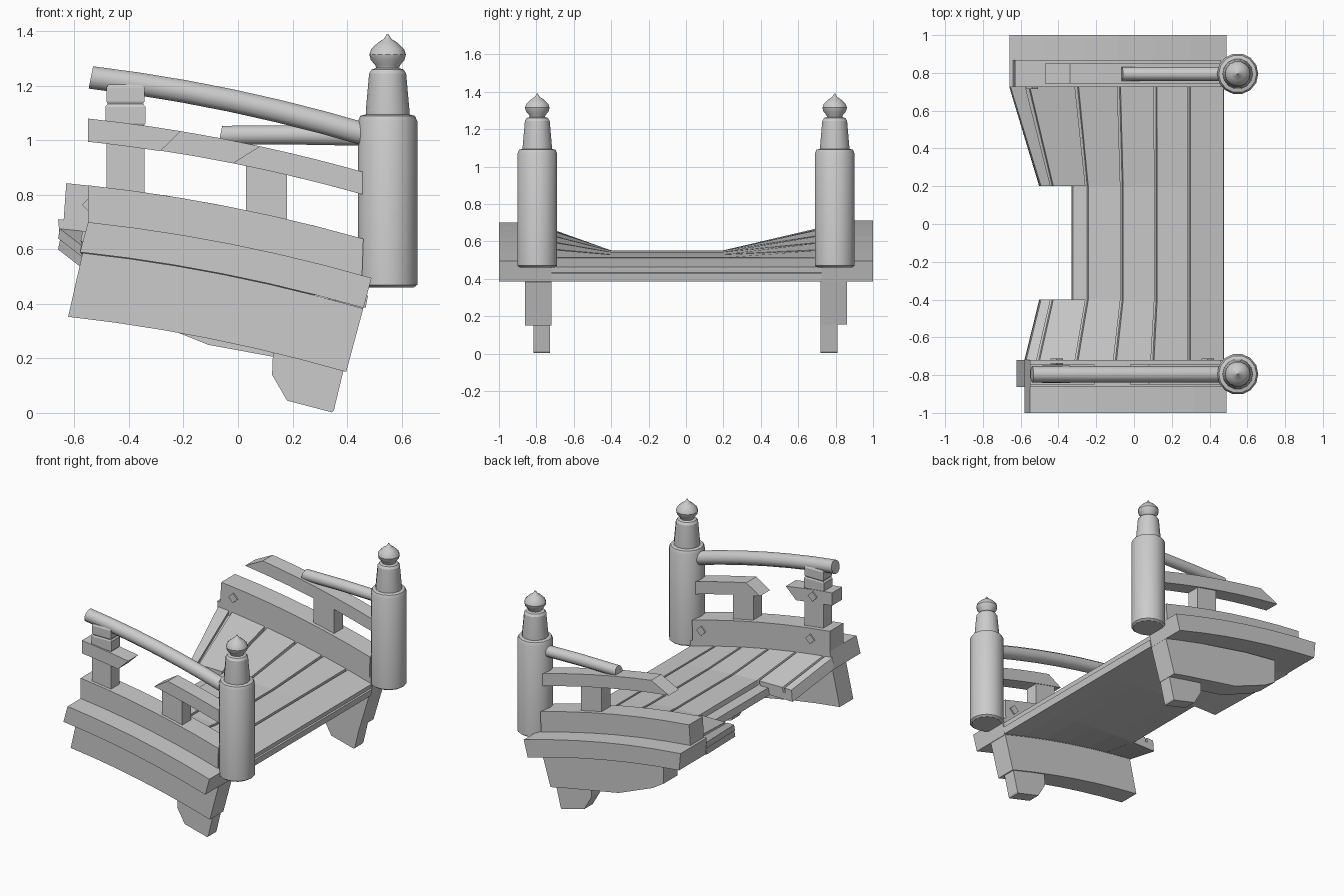
import bpy, bmesh, math

if "Cube" in bpy.data.objects:
    bpy.data.objects.remove(bpy.data.objects["Cube"])

YP = 0.795  # railing centre line


def arch(x):
    return 0.615 - 0.202 * x - 0.087 * x * x


def make(name, bm, smooth=None):
    bmesh.ops.recalc_face_normals(bm, faces=bm.faces)
    me = bpy.data.meshes.new(name)
    bm.to_mesh(me)
    bm.free()
    ob = bpy.data.objects.new(name, me)
    bpy.context.collection.objects.link(ob)
    if smooth:
        bpy.ops.object.select_all(action='DESELECT')
        ob.select_set(True)
        bpy.context.view_layer.objects.active = ob
        bpy.ops.object.shade_smooth_by_angle(angle=math.radians(smooth))
    return ob


def loft(name, rings, smooth=None):
    bm = bmesh.new()
    vs = [[bm.verts.new(p) for p in r] for r in rings]
    n = len(vs[0])
    for a, b in zip(vs, vs[1:]):
        for i in range(n):
            j = (i + 1) % n
            bm.faces.new((a[i], a[j], b[j], b[i]))
    bm.faces.new(vs[0])
    bm.faces.new(vs[-1])
    return make(name, bm, smooth)


def prism(name, pts, y0, y1):
    return loft(name, [[(x, y, z) for x, z in pts] for y in (y0, y1)])


def strip(name, top, bot, d0, d1, y0, y1, shear=0.0, n=6):
    """Arched bar: top and bot give the x range of each edge, d the height above the arch."""
    rings = []
    for i in range(n + 1):
        t = i / n
        xt = top[0] + (top[1] - top[0]) * t
        xb = bot[0] + (bot[1] - bot[0]) * t
        b = (xb + shear * d0, arch(xb) + d0)
        a = (xt + shear * d1, arch(xt) + d1)
        rings.append([(b[0], y0, b[1]), (b[0], y1, b[1]), (a[0], y1, a[1]), (a[0], y0, a[1])])
    return loft(name, rings)


def post(name, y):
    prof = [(.095, .46), (.109, .47), (.109, 1.07), (.1, 1.09), (.08, 1.095), (.08, 1.11), (.068, 1.245),
            (.058, 1.26), (.042, 1.265), (.045, 1.275), (.062, 1.295), (.067, 1.315), (.06, 1.335),
            (.036, 1.358), (.014, 1.372), (.003, 1.39)]
    n = 14
    rings = [[(.549 + r * math.cos(math.tau * i / n), y + r * math.sin(math.tau * i / n), z)
              for i in range(n)] for r, z in prof]
    return loft(name, rings, 28)


def tube(name, path, y, r, n=10):
    return loft(name, [[(x + .2 * r * math.sin(math.tau * i / n), y + r * math.cos(math.tau * i / n),
                         z + r * math.sin(math.tau * i / n)) for i in range(n)] for x, z in path], 40)


def deck_point(x, y, d):
    # boards sag between the two side beams and fan out towards them
    e = max(0, (y - .2) / .52 if y > 0 else (-y - .4) / .32)
    s = max(0, .3 - x)
    lean = (.33 * s ** 3 if y > 0 else .1 * s) * e
    xl = x - lean
    return (xl + .2 * d, y, arch(xl) + d - .135 * s * (1 - e))


def board(name, x0, x1, d0, d1, ys, n=1):
    rings = []
    for y in ys:
        xs = [x0 + (x1 - x0) * i / n for i in range(n + 1)]
        rings.append([deck_point(x, y, d0) for x in xs] + [deck_point(x, y, d1) for x in reversed(xs)])
    return loft(name, rings)


# deck slab and planks
FULL = (-.72, -.4, .2, .725)
SIDES = {"front": (-.72, -.4), "back": (.2, .725)}
board("deck_slab", -.31, .49, -.11, -.065, FULL, 5)
for i, (a, b) in enumerate([(.305, .48), (.13, .29), (-.05, .115), (-.235, -.065)]):
    board(f"plank_{i}", a, b, -.07, -.035, FULL)
for side, ys in SIDES.items():
    board("broken_slab_" + side, -.48, -.3, -.11, -.065, ys, 2)
    board("broken_plank_" + side, -.42, -.25, -.07, -.035, ys)
    board("splintered_plank_" + side, -.485, -.435, -.07, -.035, ys)

# side rims
strip("rim_front", (-.55, .49), (-.55, .49), -.11, 0, -1, -.72, .27)
strip("rim_back", (-.66, .49), (-.62, .49), -.11, 0, .725, 1, .27)

# carrying beams and feet
strip("beam_front", (-.54, .49), (-.53, .49), -.345, -.112, -.862, -.72, .27)
prism("beam_back", [(.46, .388), (.39, .155), (.27, .18), (-.11, .25), (-.36, .35), (-.44, .4), (-.44, .56),
                    (-.2, .53), (.15, .462)], .718, .862)
for side, (y0, y1) in {"front": (-.815, -.728), "back": (.72, .81)}.items():
    prism("foot_" + side, [(.13, .26), (.125, .14), (.18, .045), (.345, .002), (.352, .01), (.388, .16),
                           (.38, .23)], y0, y1)

# end posts
for side, s in (("front", -1), ("back", 1)):
    post("post_" + side, s * YP)

# lower rails
strip("lower_rail_front", (-.55, .46), (-.55, .455), -.005, .135, -.862, -.72)
strip("lower_rail_back", (-.63, .46), (-.64, .455), -.005, .135, .725, .868)

# broken middle rails
strip("middle_rail_front_left", (-.55, -.21), (-.55, -.285), .295, .38, -.85, -.745, 0, 3)
strip("middle_rail_front_right", (.08, .47), (-.02, .47), .297, .38, -.85, -.745, 0, 4)
strip("middle_rail_back", (-.34, .47), (-.47, .47), .297, .38, .745, .85, 0, 6)

# handrails
tube("handrail_front", [(-.54 + i * .17, arch(-.54 + i * .17) + .532 - .002 * i) for i in range(7)], -YP, .043)
tube("handrail_back", [(-.065, 1.018), (.2, 1.02), (.48, 1.015)], YP, .037)

# balusters
def baluster(name, x0, x1, z0, z1, s, b=0.0):
    c, w = (x0 + x1) / 2, (x1 - x0) / 2
    levels = [(z0, 1 - b), (z0 + .012, 1), (z1 - .012, 1), (z1, 1 - b)] if b else [(z0, 1), (z1, 1)]
    loft(name, [[(c + i * w * k, s * YP + j * .046 * k, z) for i, j in ((-1, -1), (1, -1), (1, 1), (-1, 1))]
                for z, k in levels])


for side, s in (("front", -1), ("back", 1)):
    baluster("short_baluster_" + side, .03, .18, .7, .91, s)
baluster("tall_baluster", -.483, -.343, .78, 1.03, -1)
baluster("baluster_collar", -.487, -.34, 1.05, 1.135, -1, .12)
baluster("baluster_cap", -.483, -.343, 1.13, 1.205, -1, .12)

# diamond pegs in the rails
for name, x, d, y in (("a", -.41, .065, -.717), ("b", .39, .065, -.717), ("c", -.41, .338, -.742),
                      ("d", -.54, .065, .722)):
    z, r = arch(x) + d, .033
    prism("peg_" + name, [(x - r, z), (x, z - r), (x + r, z), (x, z + r)], y - .006, y + .006)
